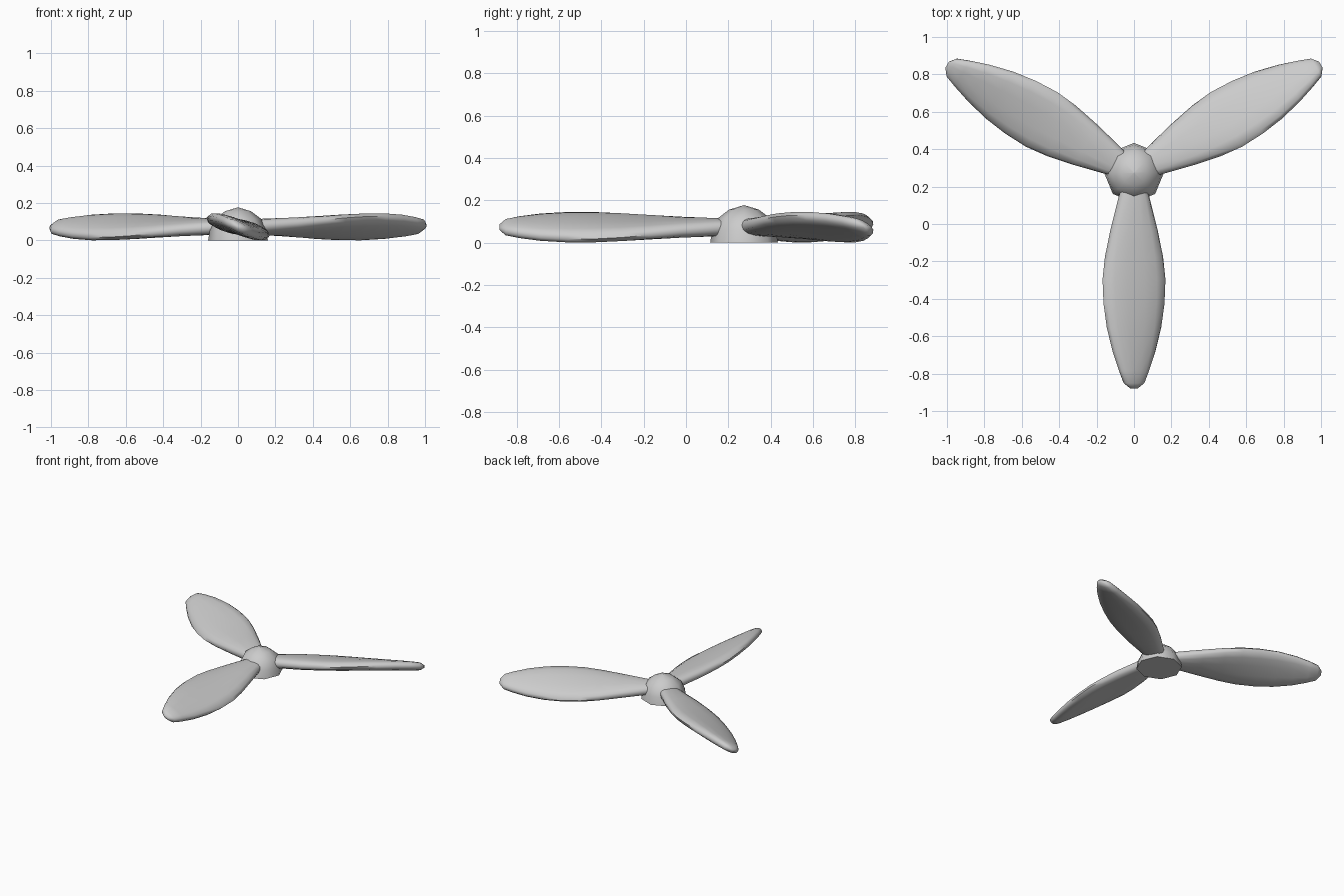
import bpy, bmesh, math
from mathutils import Vector, Matrix

if "Cube" in bpy.data.objects:
    bpy.data.objects.remove(bpy.data.objects["Cube"], do_unlink=True)

CENTRE = Vector((0, 0.274, 0))
MID_Z = 0.073

grey = bpy.data.materials.new("plain grey")
grey.use_nodes = True
colour = (0.6, 0.6, 0.6, 1)
grey.diffuse_color = colour
grey.node_tree.nodes["Principled BSDF"].inputs["Base Color"].default_value = colour


def loft(name, rings, angle, matrix):
    """Skin closed rings of points, cap both ends and smooth the result."""
    bm = bmesh.new()
    loops = [[bm.verts.new(p) for p in ring] for ring in rings]
    for a, b in zip(loops, loops[1:]):
        n = len(a)
        for i in range(n):
            bm.faces.new((a[i], a[(i + 1) % n], b[(i + 1) % n], b[i]))
    bm.faces.new(loops[0])
    bm.faces.new(loops[-1])
    bmesh.ops.remove_doubles(bm, verts=bm.verts, dist=0.0005)
    bmesh.ops.recalc_face_normals(bm, faces=bm.faces)
    mesh = bpy.data.meshes.new(name)
    bm.to_mesh(mesh)
    bm.free()
    mesh.materials.append(grey)
    obj = bpy.data.objects.new(name, mesh)
    bpy.context.collection.objects.link(obj)
    obj.matrix_world = matrix
    bpy.ops.object.select_all(action="DESELECT")
    obj.select_set(True)
    bpy.context.view_layer.objects.active = obj
    bpy.ops.object.shade_smooth_by_angle(angle=math.radians(angle))
    return obj


def section(r, width, thick, sides=14):
    """Flattened oval across the blade, pitched more towards the tip."""
    pitch = Matrix.Rotation(math.radians(4 + 21 * r), 3, "Y")
    points = []
    for i in range(sides):
        a = math.tau * i / sides
        c, s = math.cos(a), math.sin(a)
        x = math.copysign(abs(c) ** 0.85, c) * width
        z = math.copysign(abs(s) ** 0.75, s) * thick
        points.append(pitch @ Vector((x, 0, z)) + Vector((0, -r, MID_Z)))
    return points


# Blades: distance from the axis, half width, half thickness
stations = [(0.06, 0.06, 0.036), (0.13, 0.083, 0.041), (0.3, 0.127, 0.042),
            (0.45, 0.16, 0.041), (0.57, 0.175, 0.041), (0.7, 0.172, 0.041),
            (0.83, 0.156, 0.04), (0.96, 0.124, 0.037), (1.06, 0.088, 0.033),
            (1.125, 0.06, 0.027), (1.154, 0.02, 0.01)]
for i, name in enumerate(("front_blade", "left_blade", "right_blade")):
    turn = Matrix.Translation(CENTRE) @ Matrix.Rotation(i * math.tau / 3, 4, "Z")
    loft(name, [section(*s) for s in stations], 60, turn)

# Hub: eight-sided dome with a flat base
dome = [(0.16, 0), (0.15, 0.06), (0.124, 0.115), (0.07, 0.156), (0.001, 0.177)]
rings = [[Vector((r * math.cos(k * math.tau / 8), r * math.sin(k * math.tau / 8), z))
          for k in range(8)] for r, z in dome]
loft("hub", rings, 60, Matrix.Translation(CENTRE))
